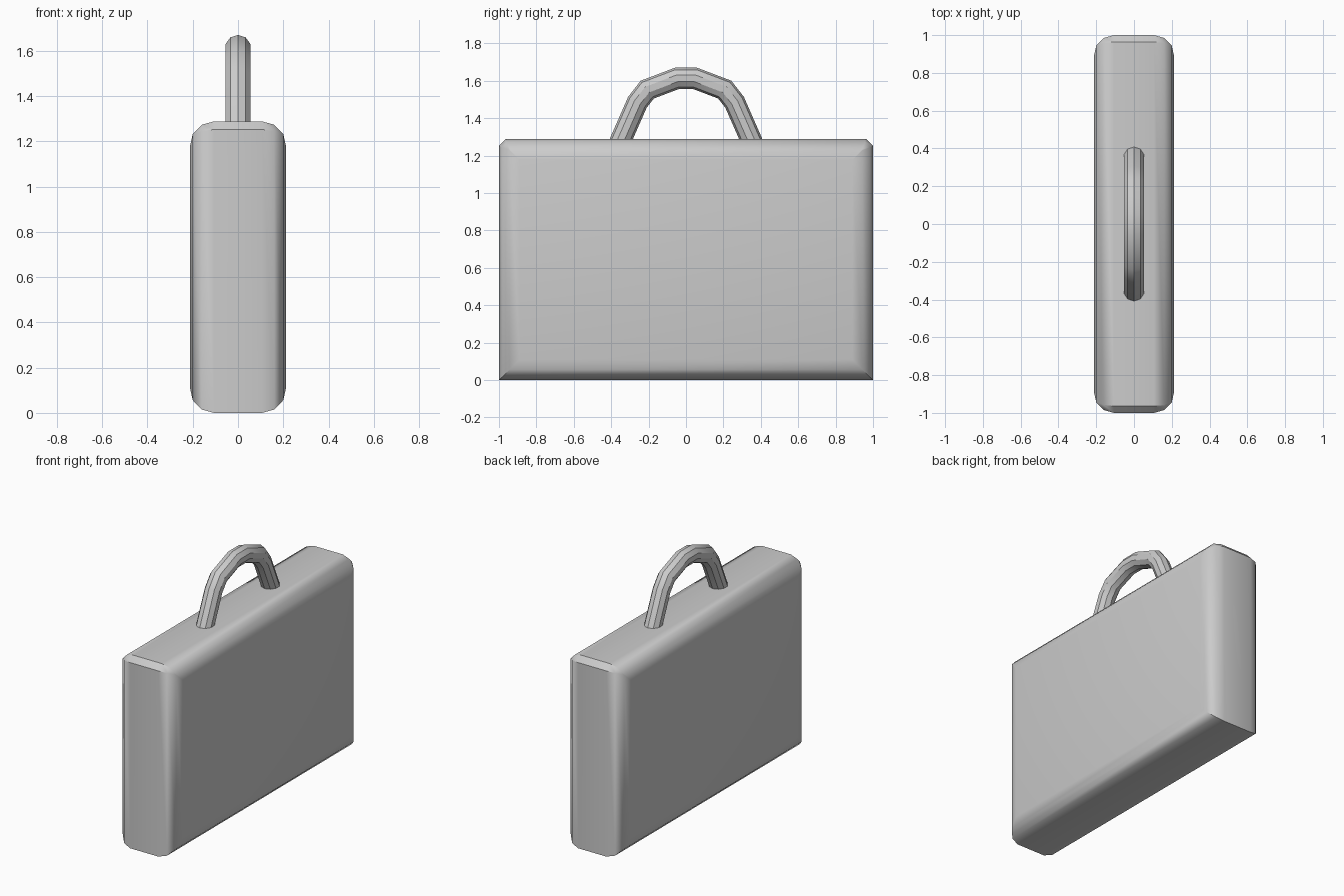
import bpy, bmesh, math
from mathutils import Vector

if "Cube" in bpy.data.objects:
    bpy.data.objects.remove(bpy.data.objects["Cube"])

W, H, CH = 1.0, 1.288, 0.036          # half length, body height, top corner chamfer


def make_object(name, rings, close_rings, angle):
    """Skin a list of equal-length vertex rings and cap both ends."""
    bm = bmesh.new()
    vr = [[bm.verts.new(p) for p in ring] for ring in rings]
    n = len(rings[0])
    for a, b in zip(vr, vr[1:]):
        for i in range(n):
            j = (i + 1) % n
            bm.faces.new((a[i], a[j], b[j], b[i]))
    bm.faces.new(vr[0])
    bm.faces.new(vr[-1])
    if close_rings:
        bmesh.ops.remove_doubles(bm, verts=bm.verts, dist=1e-5)
    bmesh.ops.recalc_face_normals(bm, faces=bm.faces)
    me = bpy.data.meshes.new(name)
    bm.to_mesh(me)
    bm.free()
    ob = bpy.data.objects.new(name, me)
    bpy.context.collection.objects.link(ob)
    bpy.ops.object.select_all(action='DESELECT')
    ob.select_set(True)
    bpy.context.view_layer.objects.active = ob
    bpy.ops.object.shade_smooth_by_angle(angle=math.radians(angle))
    return ob


# Case body: side silhouette, inset along a rounded edge profile
def outline(x, d):
    c = max(0.0, CH - d * (2 - math.sqrt(2)))
    y, top = W - d, H - d
    return [(x, -y, d), (x, y, d), (x, y, top - c), (x, y - c, top),
            (x, -y + c, top), (x, -y, top - c)]


edge = [(0.212, 0.11), (0.2, 0.056), (0.16, 0.015), (0.106, 0.0)]
rings = [outline(-x, d) for x, d in edge] + [outline(x, d) for x, d in reversed(edge)]
make_object("case_body", rings, True, 40)

# Carry handle: ten-sided tube with mitred joints along an arch
half = [(-0.363, 1.25), (-0.26, 1.485), (-0.207, 1.553), (-0.049, 1.613)]
path = [Vector(p) for p in half + [(-y, z) for y, z in reversed(half)]]
R, SIDES = 0.057, 10
rings = []
for i, p in enumerate(path):
    t0 = (p - path[max(i - 1, 0)]).normalized() if i else (path[1] - p).normalized()
    t1 = (path[i + 1] - p).normalized() if i + 1 < len(path) else t0
    t = (t0 + t1).normalized()
    k = R / t.dot(t0)
    nrm = Vector((-t.y, t.x))
    ring = []
    for s in range(SIDES):
        a = 2 * math.pi * s / SIDES
        q = p + nrm * (k * math.cos(a))
        ring.append((R * math.sin(a), q.x, q.y))
    rings.append(ring)
make_object("carry_handle", rings, False, 30)
